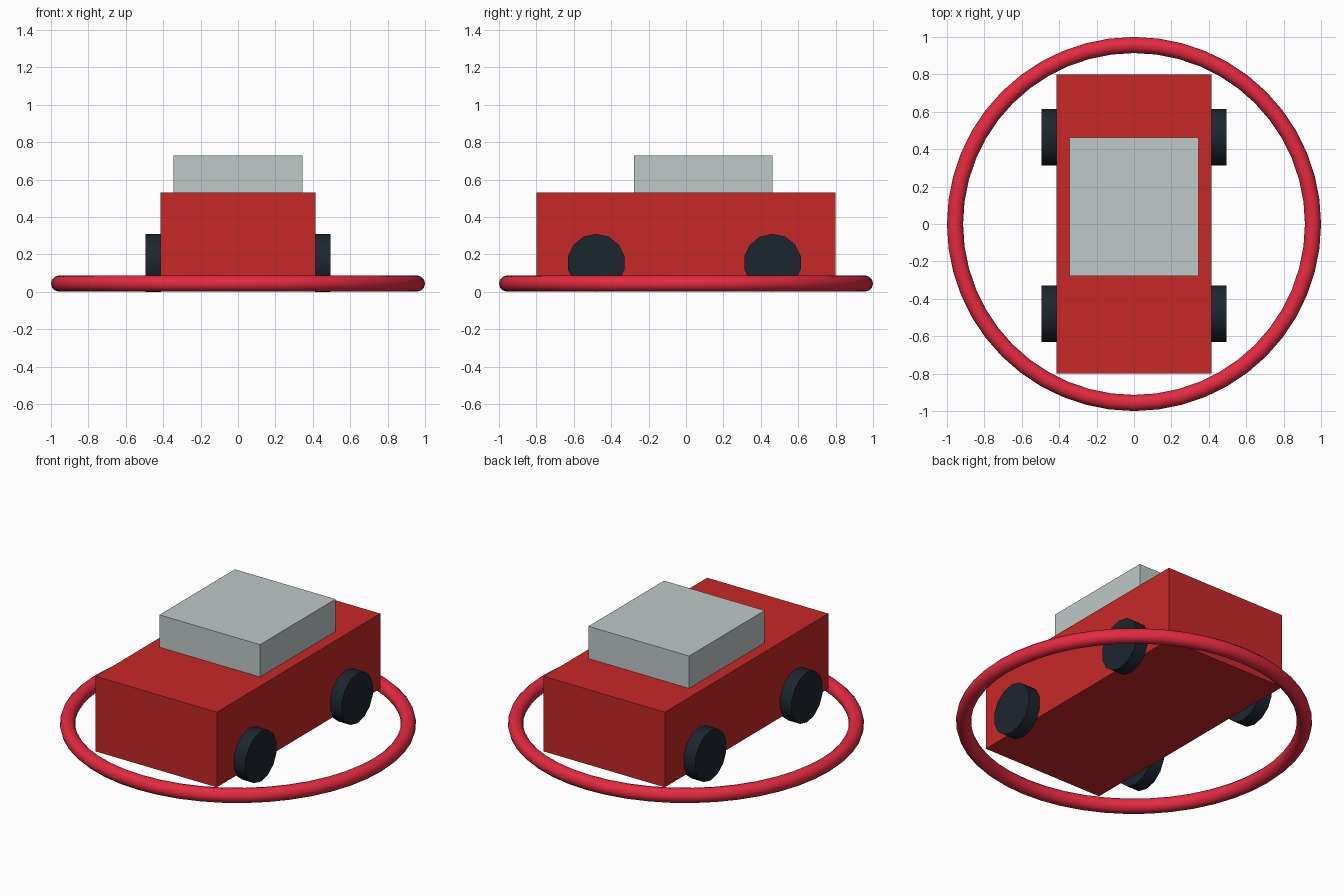
import bpy
from math import pi, radians

if "Cube" in bpy.data.objects:
    bpy.data.objects.remove(bpy.data.objects["Cube"])


def material(name, rgb):
    # sRGB values 0-255 to linear
    mat = bpy.data.materials.new(name)
    mat.diffuse_color = [(c / 255) ** 2.2 for c in rgb] + [1]
    mat.use_nodes = True
    mat.node_tree.nodes["Principled BSDF"].inputs["Base Color"].default_value = mat.diffuse_color
    return mat


red = material("body_red", (198, 44, 44))
ring_red = material("ring_red", (228, 46, 66))
glass = material("cabin_grey", (189, 199, 199))
rubber = material("tyre_dark", (34, 42, 50))


def finish(name, mat, smooth=False):
    obj = bpy.context.object
    obj.name = name
    obj.data.materials.append(mat)
    if smooth:
        bpy.ops.object.shade_smooth_by_angle(angle=radians(50))
    return obj


def box(name, lo, hi, mat):
    centre = [(a + b) / 2 for a, b in zip(lo, hi)]
    bpy.ops.mesh.primitive_cube_add(size=1, location=centre)
    bpy.context.object.scale = [b - a for a, b in zip(lo, hi)]
    bpy.ops.object.transform_apply(location=False, rotation=False, scale=True)
    return finish(name, mat)


# Car body and cabin
box("body", (-0.415, -0.80, 0.065), (0.415, 0.80, 0.53), red)
box("cabin", (-0.345, -0.277, 0.53), (0.345, 0.462, 0.73), glass)

# Four wheels, a vertex pointing straight up
for end, y in (("front", -0.48), ("rear", 0.463)):
    for side, s in (("left", -1), ("right", 1)):
        bpy.ops.mesh.primitive_cylinder_add(
            vertices=14, radius=0.155, depth=0.083,
            location=(s * 0.4525, y, 0.155), rotation=(pi / 2, 0, pi / 2))
        finish(f"{end}_{side}_wheel", rubber, True)

# Ring around the car at ground level
bpy.ops.mesh.primitive_torus_add(
    major_radius=0.957, minor_radius=0.043, major_segments=48,
    minor_segments=12, location=(0, 0, 0.044))
finish("base_ring", ring_red, True)
